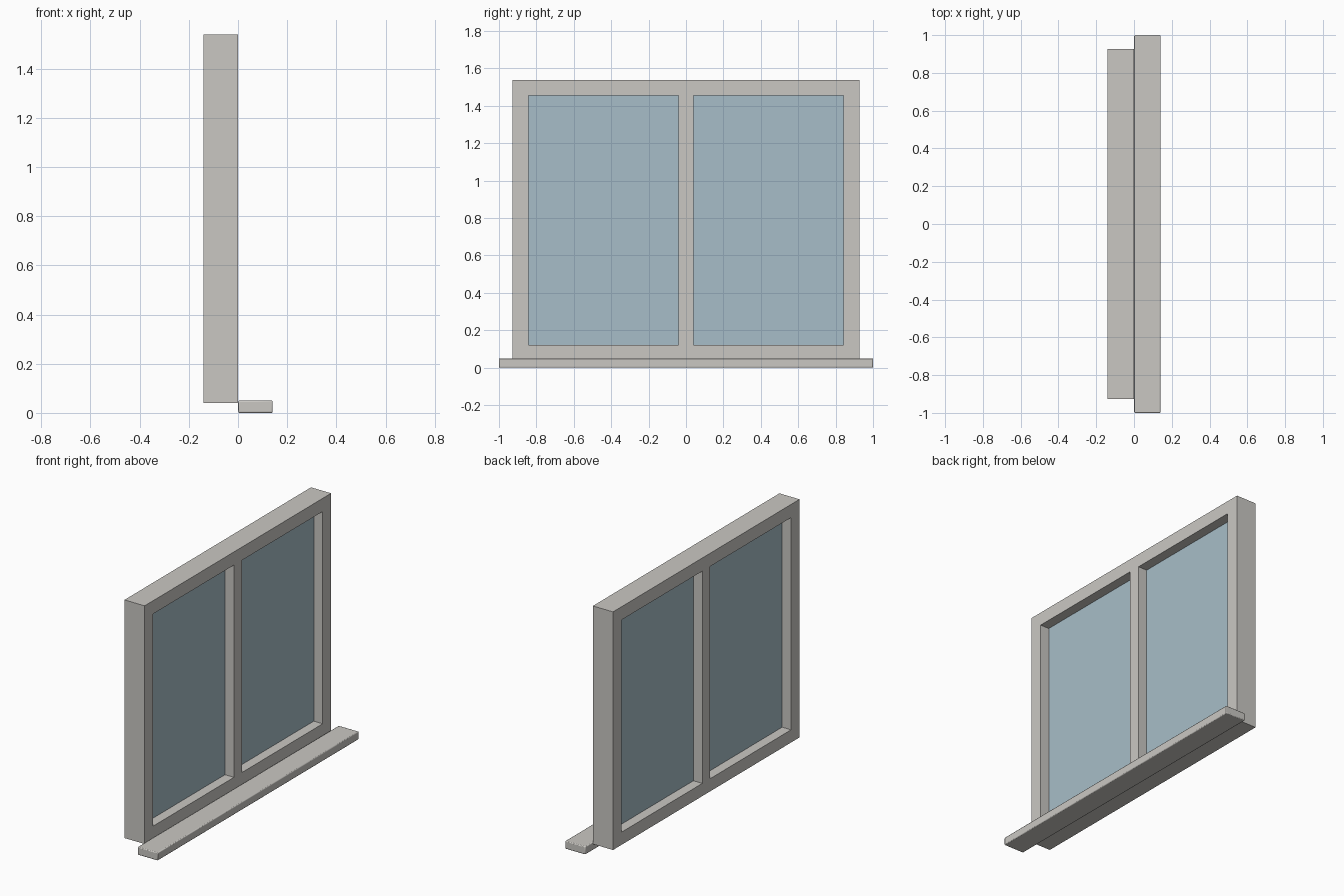
import bpy
import bmesh

cube = bpy.data.objects.get("Cube")
if cube:
    bpy.data.objects.remove(cube, do_unlink=True)


def material(name, rgb):
    mat = bpy.data.materials.new(name)
    mat.use_nodes = True
    color = (*rgb, 1.0)
    mat.diffuse_color = color
    bsdf = mat.node_tree.nodes["Principled BSDF"]
    bsdf.inputs["Base Color"].default_value = color
    bsdf.inputs["Roughness"].default_value = 0.6
    return mat


def make_object(name, bm, mat):
    bmesh.ops.recalc_face_normals(bm, faces=bm.faces)
    mesh = bpy.data.meshes.new(name)
    bm.to_mesh(mesh)
    bm.free()
    mesh.materials.append(mat)
    obj = bpy.data.objects.new(name, mesh)
    bpy.context.collection.objects.link(obj)
    return obj


def box(name, low, high, mat, bevel=0):
    bm = bmesh.new()
    bmesh.ops.create_cube(bm, size=1)
    for v in bm.verts:
        for i in range(3):
            v.co[i] = (low[i] + high[i]) / 2 + v.co[i] * (high[i] - low[i])
    obj = make_object(name, bm, mat)
    if bevel:
        mod = obj.modifiers.new("Rounded edges", "BEVEL")
        mod.width = bevel
        mod.segments = 2
    return obj


frame_paint = material("warm grey paint", (0.59, 0.575, 0.545))
glass_blue = material("pale blue glass", (0.39, 0.515, 0.58))

BACK, FRONT = -0.141, -0.001
ys = [-0.927, -0.843, -0.039, 0.039, 0.843, 0.927]
zs = [0.04, 0.12, 1.455, 1.538]

# Frame with centre mullion: a flat grid with two open cells, extruded in depth
bm = bmesh.new()
grid = [[bm.verts.new((BACK, y, z)) for z in zs] for y in ys]
for i in range(len(ys) - 1):
    for j in range(len(zs) - 1):
        if j == 1 and i in (1, 3):
            continue
        bm.faces.new((grid[i][j], grid[i + 1][j],
                      grid[i + 1][j + 1], grid[i][j + 1]))
result = bmesh.ops.extrude_face_region(bm, geom=bm.faces[:],
                                       use_keep_orig=True)
for item in result["geom"]:
    if isinstance(item, bmesh.types.BMVert):
        item.co.x = FRONT
# Merge coplanar cells into clean faces
bmesh.ops.recalc_face_normals(bm, faces=bm.faces)
make_object("window_frame", bm, frame_paint)

# One pane in each opening, set at mid depth
for name, i in (("right_pane", 1), ("left_pane", 3)):
    box(name, (-0.079, ys[i], zs[1]), (-0.063, ys[i + 1], zs[2]), glass_blue)

# Projecting sill with softened edges
sill = box("window_sill", (0.001, -1, 0), (0.141, 1, 0.05), frame_paint, 0.005)
bpy.context.view_layer.objects.active = sill
sill.select_set(True)
bpy.ops.object.shade_smooth_by_angle()
